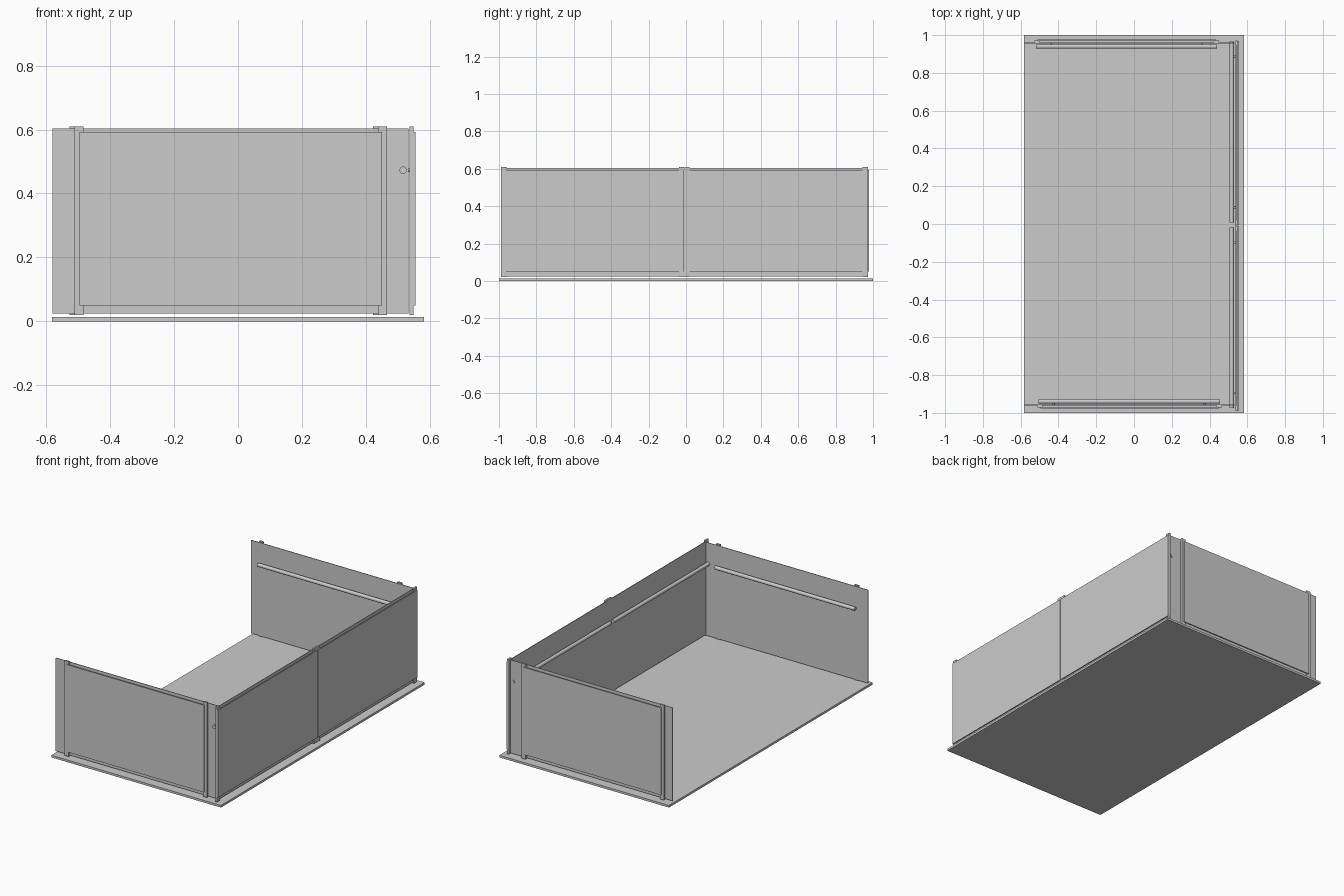
import bpy, math
from mathutils import Vector

if "Cube" in bpy.data.objects:
    bpy.data.objects.remove(bpy.data.objects["Cube"])


def box(name, x0, x1, y0, y1, z0, z1):
    bpy.ops.mesh.primitive_cube_add(size=1, location=((x0 + x1) / 2, (y0 + y1) / 2, (z0 + z1) / 2))
    ob = bpy.context.object
    ob.name = name
    ob.scale = (abs(x1 - x0), abs(y1 - y0), z1 - z0)
    bpy.ops.object.transform_apply(location=False, rotation=False, scale=True)
    return ob


def rod(name, a, b, r, sides=20):
    a, b = Vector(a), Vector(b)
    d = b - a
    bpy.ops.mesh.primitive_cylinder_add(vertices=sides, radius=r, depth=d.length, location=(a + b) / 2)
    ob = bpy.context.object
    ob.name = name
    ob.rotation_euler = d.to_track_quat('Z', 'Y').to_euler()
    bpy.ops.object.shade_smooth_by_angle(angle=math.radians(40))
    return ob


RAIL_Z, RAIL_R = 0.473, 0.0115


def wall_module(name, place, u0, u1, inner, overlap, rail0, rail1):
    """u runs along the wall; depth d grows outward; place maps (u, d) to (x, y)."""
    def part(label, ua, ub, da, db, za, zb):
        (xa, ya), (xb, yb) = place(ua, da), place(ub, db)
        box(name + label, min(xa, xb), max(xa, xb), min(ya, yb), max(ya, yb), za, zb)

    # end posts and cross channels
    w = 0.028
    part("_post_a", u0, u0 + w, inner, inner + 0.0115, 0.02, 0.61)
    part("_post_b", u1 - w, u1, inner, inner + 0.0115, 0.02, 0.61)
    # outer cladding
    part("_cladding", u0 + overlap, u1 - overlap, inner + 0.0115, inner + 0.0175, 0.05, 0.592)
    # handrail with wall brackets
    d = inner - 0.0205
    rod(name + "_handrail", (*place(rail0, d), RAIL_Z), (*place(rail1, d), RAIL_Z), RAIL_R)
    for i, u in enumerate((rail0 + 0.08, rail1 - 0.08)):
        rod(f"{name}_bracket_{i}", (*place(u, d), RAIL_Z), (*place(u, inner), RAIL_Z), 0.006, 12)


# floor slab
box("floor", -0.583, 0.583, -1, 1, 0, 0.0135)

# inner wall sheets
Y = 0.96
box("front_wall_sheet", -0.581, 0.533, -Y, -Y + 0.004, 0.025, 0.604)
box("back_wall_sheet", -0.581, 0.533, Y - 0.004, Y, 0.025, 0.604)
box("right_wall_sheet", 0.5375, 0.5415, -0.985, 0.97, 0.025, 0.604)

# end walls
wall_module("front_wall", lambda u, d: (u, -d), -0.512, 0.466, Y, 0.016, -0.505, 0.455)
wall_module("back_wall", lambda u, d: (u, d), -0.528, 0.45, Y, 0.016, -0.52, 0.44)

# long right wall in two modules
wall_module("right_wall_front", lambda u, d: (d, u), -0.99, -0.010, 0.5375, 0.002, -0.975, -0.018)
wall_module("right_wall_back", lambda u, d: (d, u), -0.008, 0.972, 0.5375, 0.002, 0.008, 0.965)
